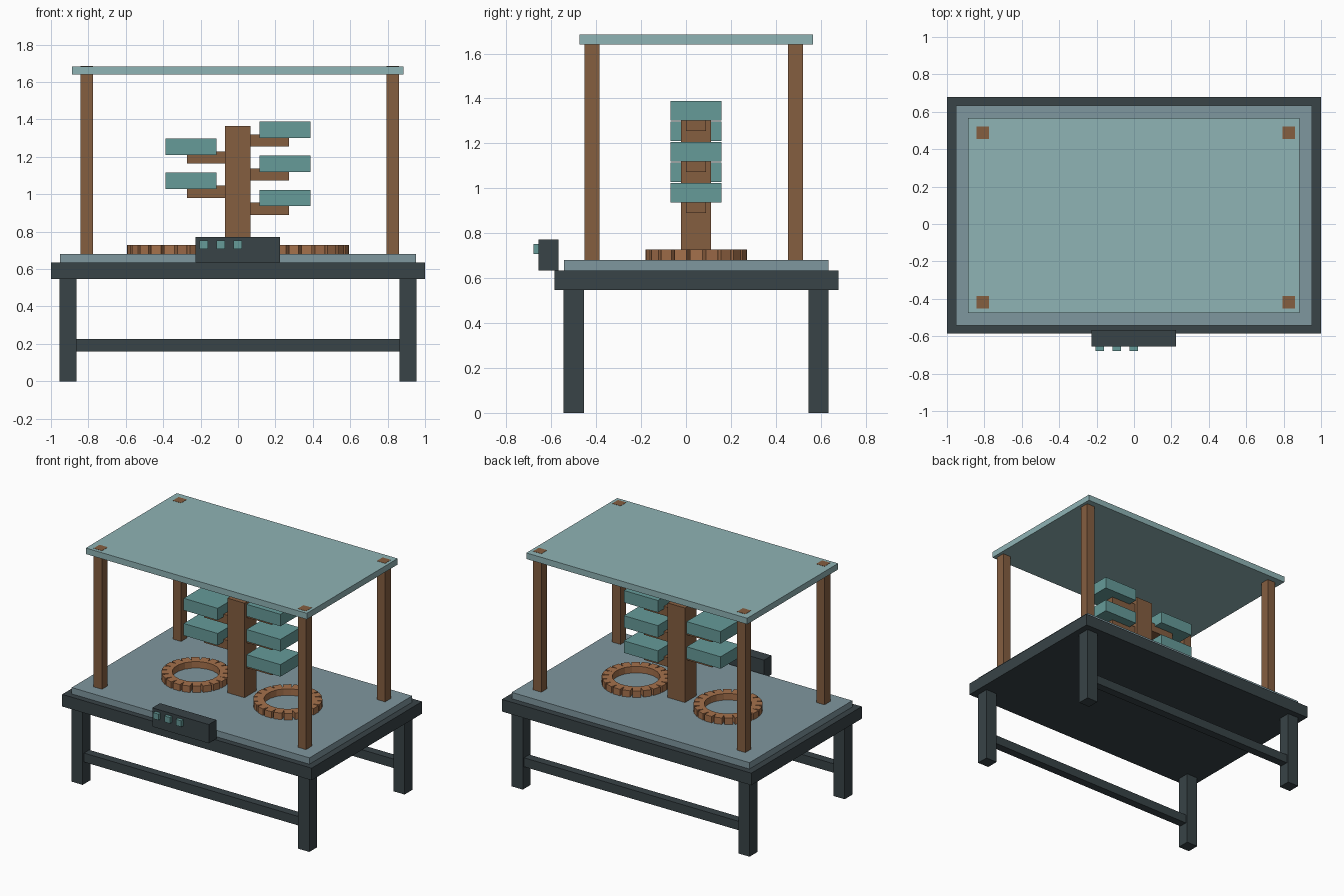
import bpy, bmesh, math
from mathutils import Matrix, Vector

if "Cube" in bpy.data.objects:
    bpy.data.objects.remove(bpy.data.objects["Cube"])


def material(name, hexcol):
    m = bpy.data.materials.new(name)
    rgb = [int(hexcol[i:i + 2], 16) / 255 for i in (0, 2, 4)]
    m.diffuse_color = [((c + 0.055) / 1.055) ** 2.4 for c in rgb] + [1]
    m.use_nodes = True
    m.node_tree.nodes["Principled BSDF"].inputs["Base Color"].default_value = m.diffuse_color
    return m


DARK = material("dark_metal", "384347")
BED = material("blue_grey_panel", "7F979F")
LID = material("pale_teal_panel", "8FB3B5")
WOOD = material("brown_wood", "855E40")
RING = material("light_wood", "A5714C")
TEAL = material("teal", "669B99")


def finish(name, bm, mat):
    me = bpy.data.meshes.new(name)
    bm.to_mesh(me)
    bm.free()
    me.materials.append(mat)
    ob = bpy.data.objects.new(name, me)
    bpy.context.collection.objects.link(ob)
    return ob


def box(name, x, y, z, mat):
    """Box from (min, max) ranges on each axis."""
    lo, hi = Vector((x[0], y[0], z[0])), Vector((x[1], y[1], z[1]))
    bm = bmesh.new()
    bmesh.ops.create_cube(bm, size=1, matrix=Matrix.Translation((lo + hi) / 2)
                          @ Matrix.Diagonal((*(hi - lo), 1)))
    return finish(name, bm, mat)


def around(c, size):
    return (c - size / 2, c + size / 2)


# Table: frame, legs, long stretchers
box("table_frame", (-1, 1), (-0.585, 0.68), (0.547, 0.635), DARK)
for yn, y in (("front", -0.5), ("back", 0.59)):
    for xn, x in (("left", -0.909), ("right", 0.909)):
        box(f"{yn}_{xn}_leg", around(x, 0.09), around(y, 0.09), (0, 0.547), DARK)
    box(f"{yn}_stretcher", (-0.87, 0.87), around(y, 0.06), (0.16, 0.225), DARK)
box("table_bed", (-0.953, 0.953), (-0.543, 0.634), (0.635, 0.681), BED)

# Canopy on four posts that show through its top
box("canopy", (-0.887, 0.884), (-0.475, 0.566), (1.64, 1.684), LID)
for yn, y in (("front", -0.418), ("back", 0.488)):
    for xn, x in (("left", -0.808), ("right", 0.828)):
        box(f"{yn}_{xn}_post", around(x, 0.066), around(y, 0.066), (0.68, 1.6855), WOOD)

# Central column with staggered arms and trays
YC = 0.045
box("column", (-0.07, 0.068), around(YC, 0.134), (0.68, 1.366), WOOD)
for i in range(5):
    s = 1 if i % 2 == 0 else -1
    z = 0.89 + 0.0912 * i
    box(f"arm_{i + 1}", sorted((s * 0.05, s * 0.272)), around(YC, 0.09), (z, z + 0.066), WOOD)
    box(f"tray_{i + 1}", sorted((s * 0.115, s * 0.388)), around(YC, 0.226),
        (z + 0.047, z + 0.134), TEAL)

# Toothed rings made of overlapping radial blocks
for name, x in (("left_ring", -0.368), ("right_ring", 0.368)):
    bm = bmesh.new()
    n, r_in, r_out = 20, 0.155, 0.226
    for k in range(n):
        m = (Matrix.Translation((x, YC, 0.704))
             @ Matrix.Rotation(2 * math.pi * k / n, 4, 'Z')
             @ Matrix.Translation(((r_in + r_out) / 2, 0, 0))
             @ Matrix.Diagonal((r_out - r_in, 0.056, 0.048, 1)))
        bmesh.ops.create_cube(bm, size=1, matrix=m)
    finish(name, bm, RING)

# Control box with three buttons
box("control_box", (-0.228, 0.225), (-0.656, -0.568), (0.635, 0.771), DARK)
for i in range(3):
    box(f"button_{i + 1}", around(-0.183 + 0.091 * i, 0.044), (-0.68, -0.65), (0.708, 0.752), TEAL)
